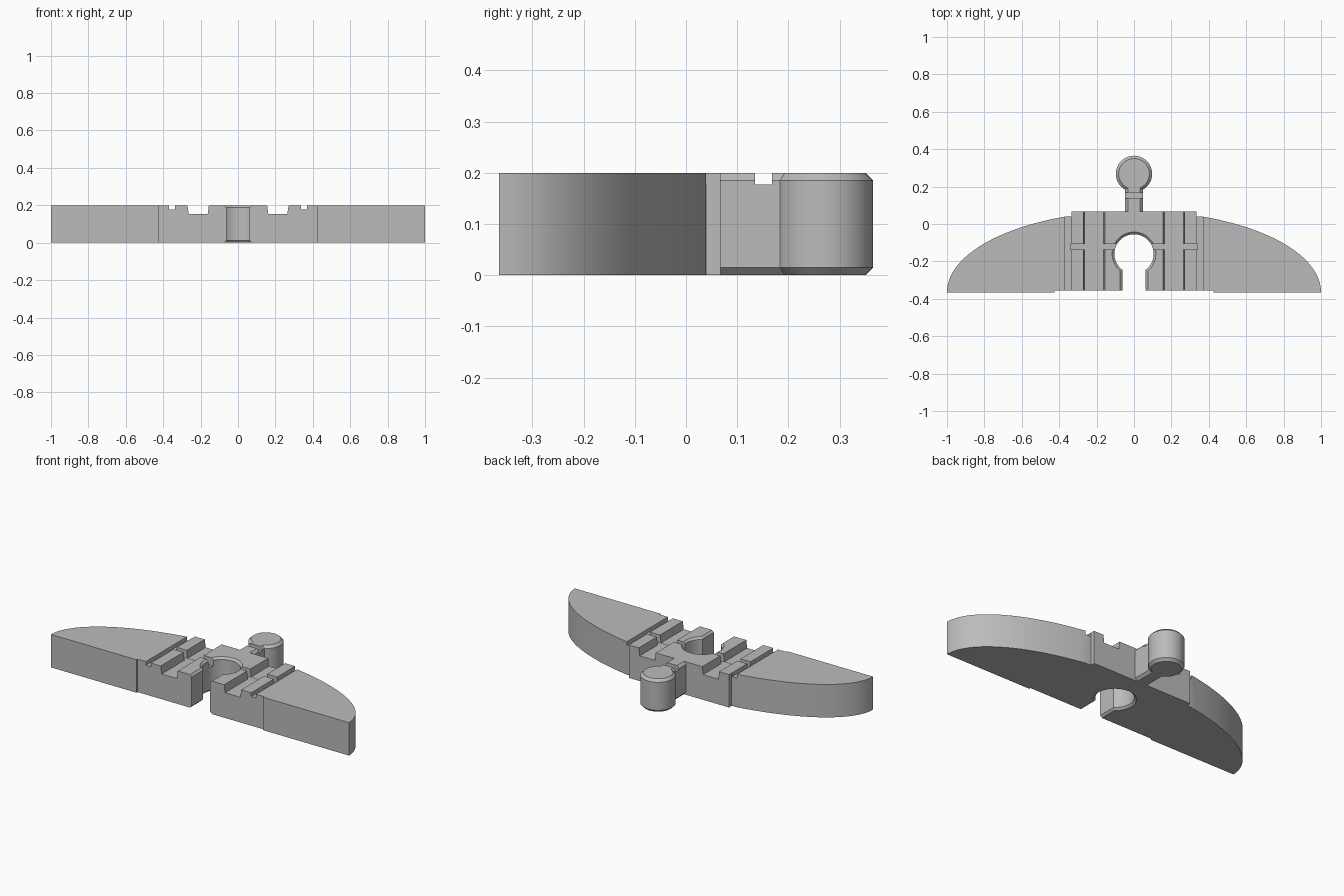
import bpy, bmesh
from math import sin, cos, acos, asin, pi, radians

if "Cube" in bpy.data.objects:
    bpy.data.objects.remove(bpy.data.objects["Cube"])

H = 0.2            # plate thickness
BEVEL = 0.015      # small edge chamfer
FRONT = -0.365     # front edge of the wings

grey = bpy.data.materials.new("plain grey")
grey.use_nodes = True
colour = (0.5, 0.5, 0.5, 1)
grey.diffuse_color = colour
grey.node_tree.nodes["Principled BSDF"].inputs["Base Color"].default_value = colour


def loft(name, rings):
    """Closed solid through rings that have equal point counts."""
    bm = bmesh.new()
    loops = [[bm.verts.new(p) for p in ring] for ring in rings]
    n = len(loops[0])
    for a, b in zip(loops, loops[1:]):
        for i in range(n):
            j = (i + 1) % n
            bm.faces.new((a[i], a[j], b[j], b[i]))
    bm.faces.new(loops[0][::-1])
    bm.faces.new(loops[-1])
    bmesh.ops.recalc_face_normals(bm, faces=bm.faces)
    mesh = bpy.data.meshes.new(name)
    bm.to_mesh(mesh)
    bm.free()
    mesh.materials.append(grey)
    obj = bpy.data.objects.new(name, mesh)
    bpy.context.collection.objects.link(obj)
    return obj


def along_z(name, outline, z0, z1):
    return loft(name, [[(x, y, z) for x, y in outline] for z in (z0, z1)])


def along_y(name, outline, y0, y1):
    return loft(name, [[(x, y, z) for x, z in outline] for y in (y0, y1)])


def box(name, x0, x1, y0, y1, z0, z1):
    return along_z(name, [(x0, y0), (x1, y0), (x1, y1), (x0, y1)], z0, z1)


def activate(obj):
    bpy.ops.object.select_all(action='DESELECT')
    obj.select_set(True)
    bpy.context.view_layer.objects.active = obj


def cut(obj, cutter):
    cutter.hide_render = True
    mod = obj.modifiers.new("cut", 'BOOLEAN')
    mod.operation, mod.solver, mod.object = 'DIFFERENCE', 'EXACT', cutter
    activate(obj)
    bpy.ops.object.modifier_apply(modifier=mod.name)
    bpy.data.objects.remove(cutter)


def smooth(obj):
    activate(obj)
    bpy.ops.object.shade_smooth_by_angle(angle=radians(30))


# Body: two elliptical wings joined by a square centre block
steps = 28
half = [(0.425, -0.355), (0.425, FRONT)]
for i in range(steps + 1):
    a = acos(0.37) * i / steps
    half.append((cos(a), FRONT + 0.435 * sin(a)))
half += [(0.335, 0.04), (0.335, 0.067)]
body = along_z("winged_body", half + [(-x, y) for x, y in reversed(half)], 0, H)


# Keyhole opening with chamfered rims
def keyhole(grow, z):
    r, w = 0.105 + grow, 0.062 + grow
    start = asin(w / r) - pi / 2
    sweep = pi - 2 * start
    arc = [start + sweep * i / 40 for i in range(41)]
    pts = [(w, -0.45)] + [(r * cos(a), r * sin(a) - 0.16) for a in arc] + [(-w, -0.45)]
    return [(x, y, z) for x, y in pts]


rim = 0.012
cut(body, loft("keyhole_cutter", [
    keyhole(2 * rim, -rim), keyhole(0, rim), keyhole(0, H - rim), keyhole(2 * rim, H + rim)]))

# Long grooves beside the block and between its ribs
for s in (-1, 1):
    cut(body, box("thin_groove_cutter", *sorted((s * 0.337, s * 0.37)), -0.5, 0.3, 0.177, 0.3))
    cut(body, along_y("wide_groove_cutter", [
        (s * 0.162, 0.153), (s * 0.264, 0.153), (s * 0.27, H), (s * 0.27, 0.3),
        (s * 0.156, 0.3), (s * 0.156, H)], -0.5, 0.3))

# Cross groove through the ribs
cut(body, box("cross_groove_cutter", -0.34, 0.34, -0.137, -0.106, 0.152, 0.3))
smooth(body)

# Neck: chamfered bar with a groove across its top
w, c = 0.048, BEVEL
neck = along_y("neck", [
    (-w + c, 0), (w - c, 0), (w, c), (w, H - c), (w - c, H), (-w + c, H), (-w, H - c), (-w, c)],
    0.06, 0.2)
cut(neck, box("neck_groove_cutter", -0.1, 0.1, 0.135, 0.168, 0.177, 0.3))
smooth(neck)


# Knob: upright round peg with chamfered ends
def circle(r, z):
    return [(r * cos(a), 0.268 + r * sin(a), z) for a in (2 * pi * i / 64 for i in range(64))]


R = 0.097
knob = loft("round_knob", [
    circle(R - BEVEL, 0), circle(R, BEVEL), circle(R, H - BEVEL), circle(R - BEVEL, H)])
smooth(knob)
